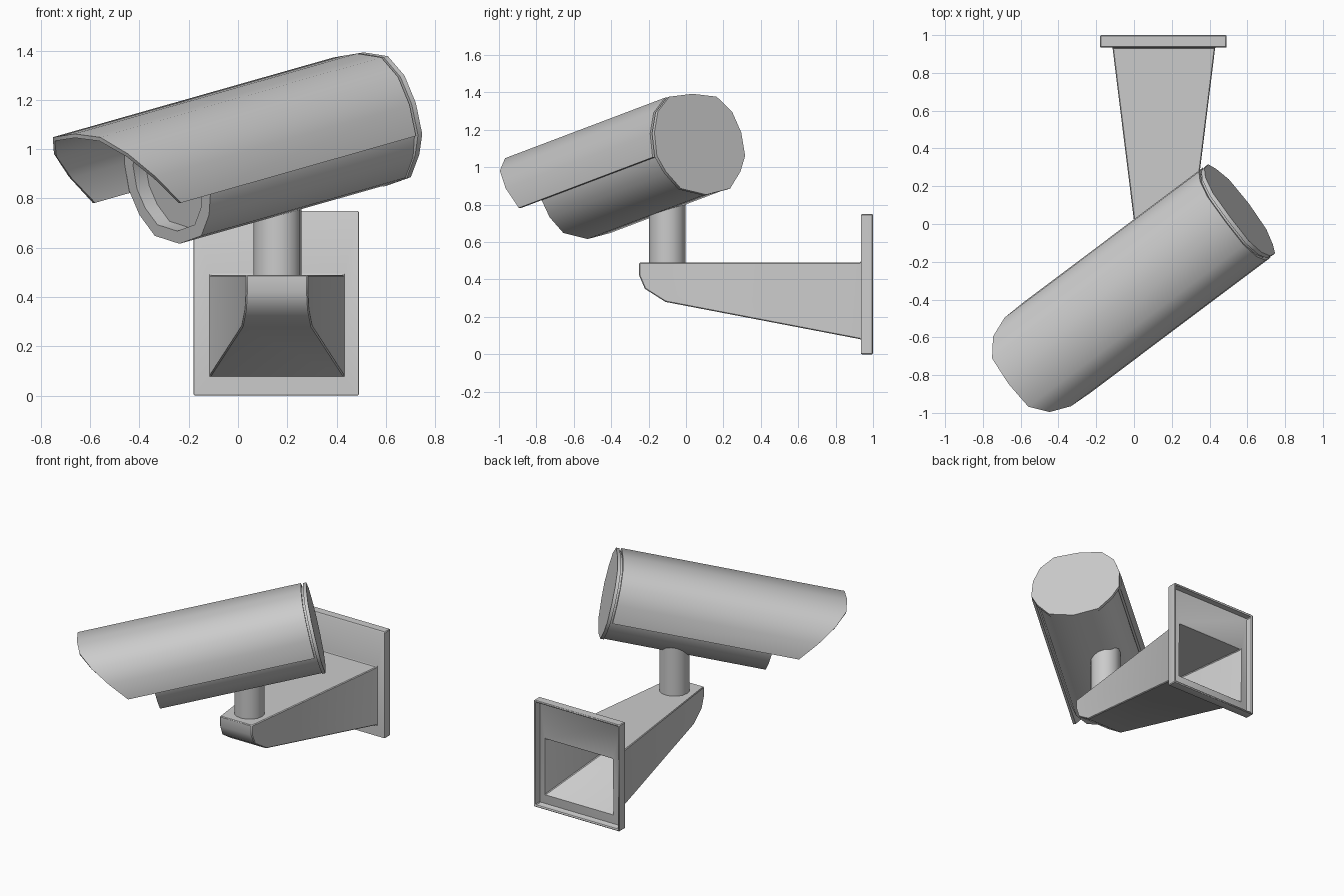
import bpy, bmesh
from math import radians
from mathutils import Vector

cube = bpy.data.objects.get("Cube")
if cube:
    bpy.data.objects.remove(cube, do_unlink=True)

grey = bpy.data.materials.new("painted_grey")
grey.use_nodes = True
grey.diffuse_color = (0.6, 0.6, 0.6, 1)
grey.node_tree.nodes["Principled BSDF"].inputs["Base Color"].default_value = (0.6, 0.6, 0.6, 1)


def finish(name, bm, angle=45, solid=0, bevel=0):
    """Turn a bmesh into a finished, shaded object."""
    bmesh.ops.recalc_face_normals(bm, faces=bm.faces)
    mesh = bpy.data.meshes.new(name)
    bm.to_mesh(mesh)
    bm.free()
    mesh.materials.append(grey)
    ob = bpy.data.objects.new(name, mesh)
    bpy.context.collection.objects.link(ob)
    if solid:
        m = ob.modifiers.new("thickness", 'SOLIDIFY')
        m.thickness, m.offset, m.use_even_offset = solid, -1, True
    if bevel:
        m = ob.modifiers.new("soft_edges", 'BEVEL')
        m.width, m.segments = bevel, 1
        m.limit_method, m.angle_limit = 'ANGLE', radians(50)
    bpy.ops.object.select_all(action='DESELECT')
    ob.select_set(True)
    bpy.context.view_layer.objects.active = ob
    if ob.modifiers:
        bpy.ops.object.convert(target='MESH')
    bpy.ops.object.shade_smooth_by_angle(angle=radians(angle))
    return ob


def loft(bm, loops, closed=True):
    """Skin a list of point loops and return their vertices."""
    rings = [[bm.verts.new(p) for p in loop] for loop in loops]
    n = len(rings[0])
    for a, b in zip(rings, rings[1:]):
        for i in range(n if closed else n - 1):
            j = (i + 1) % n
            bm.faces.new((a[i], a[j], b[j], b[i]))
    return rings


def mirrored(half):
    """Half section from top to bottom -> closed section."""
    return half + [(-p, q) for p, q in reversed(half[1:-1])]


def section(pts, depth, scale=1.0):
    return [(p * scale, -depth, 0.015 + (q - 0.015) * scale) for p, q in pts]


def aim(ob):
    """Place a camera part on the tilted viewing axis."""
    ob.location = (0.563, 0.075, 1.10)
    ob.rotation_euler = (radians(12.8), 0, radians(-53.1))


# Camera body with a recessed front window
body = mirrored([(0, .28), (.15, .265), (.235, .19), (.273, .085), (.275, -.03),
                 (.235, -.13), (.157, -.217), (0, -.25)])
bm = bmesh.new()
rings = loft(bm, [section(body, .01), section(body, 1.083),
                  section(body, 1.083, .8), section(body, 1.02, .8)])
bm.faces.new(rings[0])
bm.faces.new(rings[-1])
aim(finish("camera_body", bm))

# Rear cap
hood_half = [(0, .303), (.16, .287), (.25, .205), (.293, .09), (.298, -.04)]
cap = mirrored([(p * .99, q * .99) for p, q in hood_half]
               + [(.25, -.125), (.165, -.219), (0, -.253)])
bm = bmesh.new()
rings = loft(bm, [section(cap, 0), section(cap, .022)])
for ring in rings:
    bm.faces.new(ring)
aim(finish("rear_cap", bm))

# Sun hood: an open shell whose front edge sweeps back towards the sides
reach = [1.505, 1.497, 1.44, 1.355, 1.257]
arc = [(-p, q) for p, q in reversed(hood_half[1:])] + hood_half
front = reach[:0:-1] + reach
n = len(arc)
shell = arc + [(p * .945, q * .945 if q > 0 else q) for p, q in reversed(arc)]
depths = front + front[::-1]
bm = bmesh.new()
rings = loft(bm, [[(p, -.035, q) for p, q in shell],
                  [(p, -d, q) for (p, q), d in zip(shell, depths)]])
for r in rings:
    for i in range(n - 1):
        bm.faces.new((r[i], r[i + 1], r[2 * n - 2 - i], r[2 * n - 1 - i]))
aim(finish("sun_hood", bm))

# Post between the arm and the camera
bm = bmesh.new()
bmesh.ops.create_cone(bm, cap_ends=True, segments=16, radius1=.098, radius2=.098, depth=.36)
post = finish("post", bm)
post.location = (.16, -.1, .665)

# Wall bracket: hollow tapered arm running out of an open-backed plate
mid, root, tip = .158, .935, -.25
profile = [(root, .49), (tip, .49), (tip, .42), (-.22, .35), (-.11, .28), (root, .08)]


def arm_side(s):
    return [(mid + s * (.125 + .147 * (y - tip) / (root - tip)), y, z) for y, z in profile]


def plate_loop(y):
    return [(-.18, y, .75), (.49, y, .75), (.49, y, 0), (-.18, y, 0)]


bm = bmesh.new()
left, right = loft(bm, [arm_side(-1), arm_side(1)], closed=False)
bm.faces.new(left)
bm.faces.new(right)
back, face = loft(bm, [plate_loop(1.0), plate_loop(root)])
opening = [left[0], right[0], right[-1], left[-1]]
for i in range(4):
    j = (i + 1) % 4
    bm.faces.new((face[i], face[j], opening[j], opening[i]))
finish("wall_bracket", bm, angle=40, solid=.014, bevel=.005)
